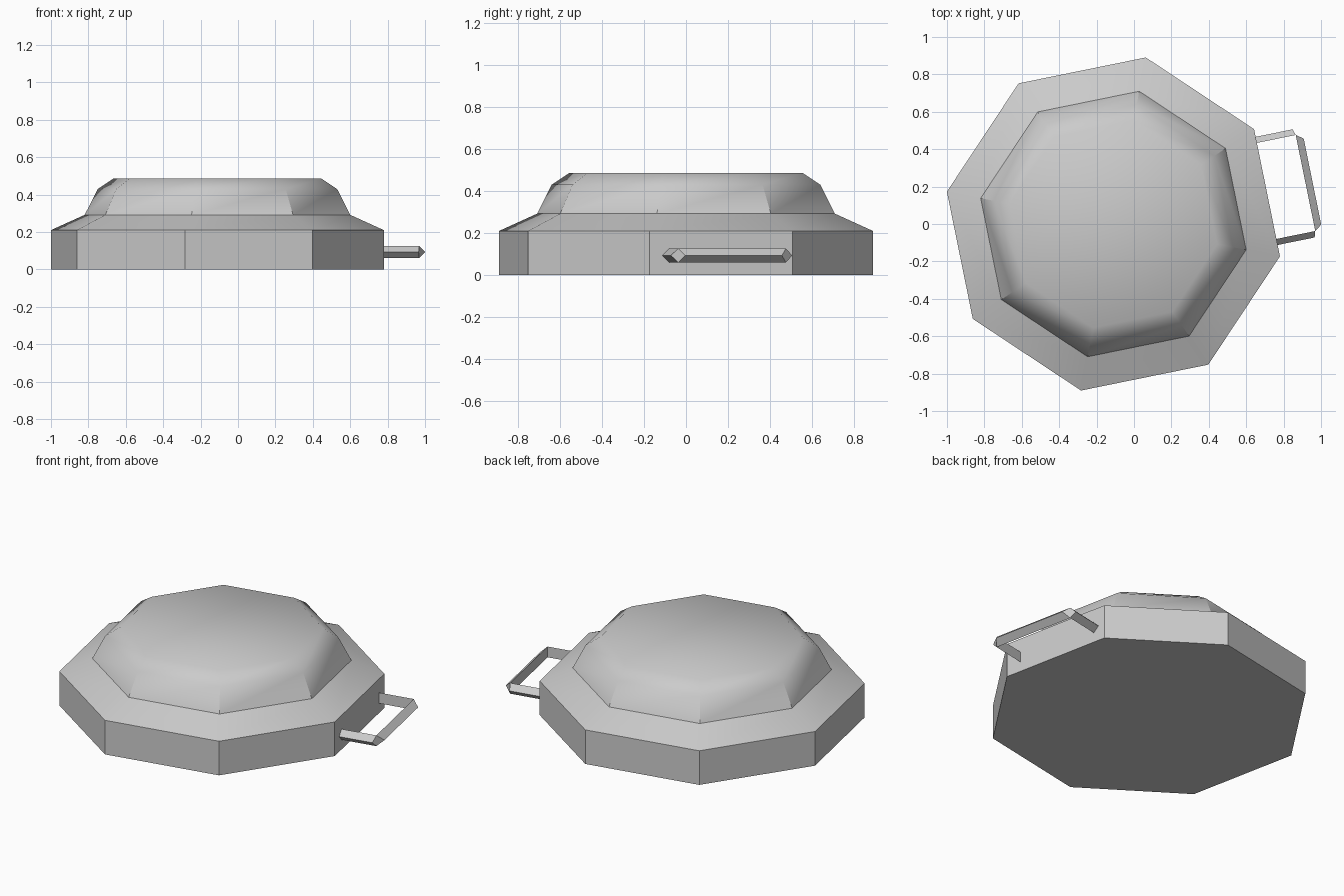
import bpy, bmesh, math
from mathutils import Vector

cube = bpy.data.objects.get("Cube")
if cube:
    bpy.data.objects.remove(cube, do_unlink=True)

CENTRE = Vector((-0.11, 0.0, 0.0))
TURN = math.radians(-11)
HALF = math.radians(22.5)

grey = bpy.data.materials.new("plain grey")
GREY = (0.6, 0.6, 0.6, 1.0)
grey.use_nodes = True
grey.diffuse_color = GREY
grey.node_tree.nodes["Principled BSDF"].inputs["Base Color"].default_value = GREY


def finish(bm, name, angle):
    """Turn a bmesh into a placed, shaded object."""
    bmesh.ops.recalc_face_normals(bm, faces=bm.faces)
    mesh = bpy.data.meshes.new(name)
    bm.to_mesh(mesh)
    bm.free()
    mesh.materials.append(grey)
    obj = bpy.data.objects.new(name, mesh)
    bpy.context.collection.objects.link(obj)
    obj.location = CENTRE
    bpy.ops.object.select_all(action="DESELECT")
    obj.select_set(True)
    bpy.context.view_layer.objects.active = obj
    bpy.ops.object.shade_smooth_by_angle(angle=math.radians(angle))
    return obj


# Octagonal body with sloped shoulder and raised cap: (radius, height)
profile = [(0.907, 0), (0.907, 0.21), (0.723, 0.292), (0.652, 0.43), (0.565, 0.487)]
bm = bmesh.new()
rings = [[bm.verts.new((r * math.cos(TURN + 2 * HALF * k),
                        r * math.sin(TURN + 2 * HALF * k), z)) for k in range(8)]
         for r, z in profile]
for low, high in zip(rings, rings[1:]):
    for k in range(8):
        n = (k + 1) % 8
        bm.faces.new((low[k], low[n], high[n], high[k]))
bm.faces.new(rings[0])
bm.faces.new(rings[-1])
finish(bm, "body", 37)

# Handle: three-sided bars, flat inside, ridged outside, cut off at the corners
LOW, MID, TOP = 0.06, 0.093, 0.126
ROOT, BAR = 0.83, 1.05
bm = bmesh.new()
ends = []
for side in (-1, 1):
    def point(u, v, z):
        return bm.verts.new((u, 0.01 + side * v, z))
    root = [point(ROOT, 0.262, LOW), point(ROOT, 0.295, MID), point(ROOT, 0.262, TOP)]
    low, top = point(BAR, 0.262, LOW), point(BAR, 0.262, TOP)
    arm_ridge = point(1.04, 0.295, MID)
    bar_ridge = point(1.088, 0.235, MID)
    bm.faces.new(root)
    bm.faces.new((root[0], root[1], arm_ridge, low))
    bm.faces.new((root[1], root[2], top, arm_ridge))
    bm.faces.new((root[2], root[0], low, top))
    bm.faces.new((low, arm_ridge, top, bar_ridge))
    ends.append((low, bar_ridge, top))
for k in range(3):
    n = (k + 1) % 3
    bm.faces.new((ends[0][k], ends[0][n], ends[1][n], ends[1][k]))
handle = finish(bm, "handle", 20)
handle.rotation_euler.z = TURN + HALF
